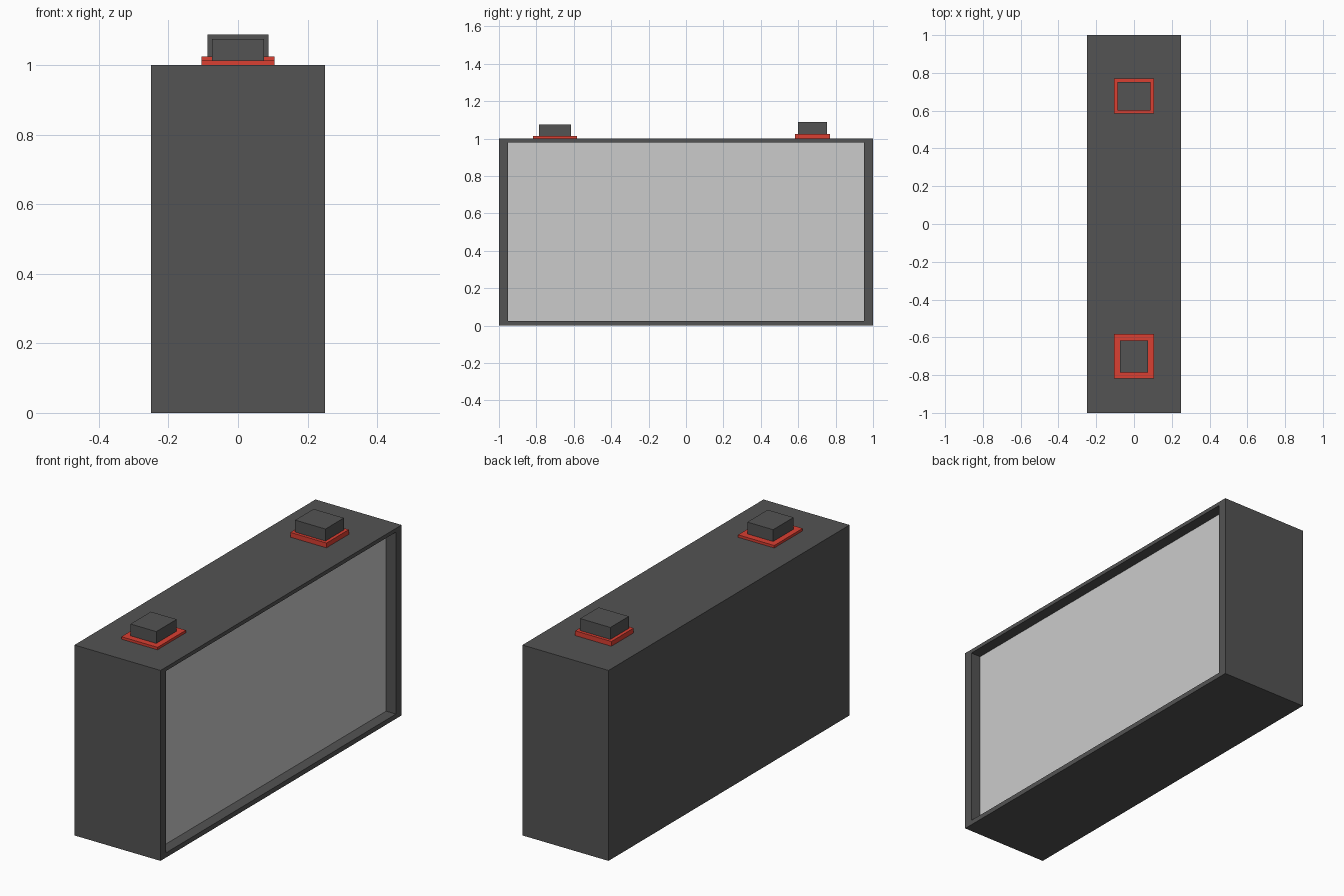
import bpy, bmesh

if "Cube" in bpy.data.objects:
    bpy.data.objects.remove(bpy.data.objects["Cube"])


def material(name, rgb):
    m = bpy.data.materials.new(name)
    m.diffuse_color = (*rgb, 1)
    m.use_nodes = True
    m.node_tree.nodes["Principled BSDF"].inputs["Base Color"].default_value = m.diffuse_color
    return m


def finish(name, bm, mat):
    mesh = bpy.data.meshes.new(name)
    bm.to_mesh(mesh)
    bm.free()
    obj = bpy.data.objects.new(name, mesh)
    bpy.context.collection.objects.link(obj)
    if mat:
        mesh.materials.append(mat)
    return obj


def box_mesh(x, y, z):
    """Box from three (min, max) ranges."""
    bm = bmesh.new()
    bmesh.ops.create_cube(bm, size=2)
    for v in bm.verts:
        v.co = [r[1] if c > 0 else r[0] for c, r in zip(v.co, (x, y, z))]
    return bm


dark = material("dark_plastic", (0.087, 0.087, 0.087))
red = material("red_plastic", (0.7, 0.05, 0.032))

# Open-sided case: inset the right face to a rim, then push it inwards
OPEN_Y, OPEN_Z, DEPTH = (-0.953, 0.953), (0.025, 0.98), 0.06
bm = box_mesh((-0.25, 0.25), (-1, 1), (0, 1))
bm.normal_update()
side = max(bm.faces, key=lambda f: f.calc_center_median().x)
bmesh.ops.inset_region(bm, faces=[side], thickness=0.02)
for v in side.verts:
    v.co.y = OPEN_Y[v.co.y > 0]
    v.co.z = OPEN_Z[v.co.z > 0.5]
floor = bmesh.ops.extrude_discrete_faces(bm, faces=[side])["faces"][0]
bmesh.ops.translate(bm, verts=floor.verts, vec=(-DEPTH, 0, 0))
bmesh.ops.recalc_face_normals(bm, faces=bm.faces)
finish("case", bm, dark)

# Pale panel set on the recess floor
finish("side_panel", box_mesh((0.185, 0.193), OPEN_Y, OPEN_Z), None)

# Top knobs: red collar (half width, y range, top) and dark cap
knobs = {
    "front": ((0.105, (-0.818, -0.582), 1.013), (0.075, (-0.785, -0.616), 1.075)),
    "back": ((0.105, (0.584, 0.769), 1.025), (0.088, (0.60, 0.753), 1.088)),
}
for place, parts in knobs.items():
    for part, mat, (w, y, top) in zip(("collar", "cap"), (red, dark), parts):
        finish(f"{place}_{part}", box_mesh((-w, w), y, (1, top)), mat)
